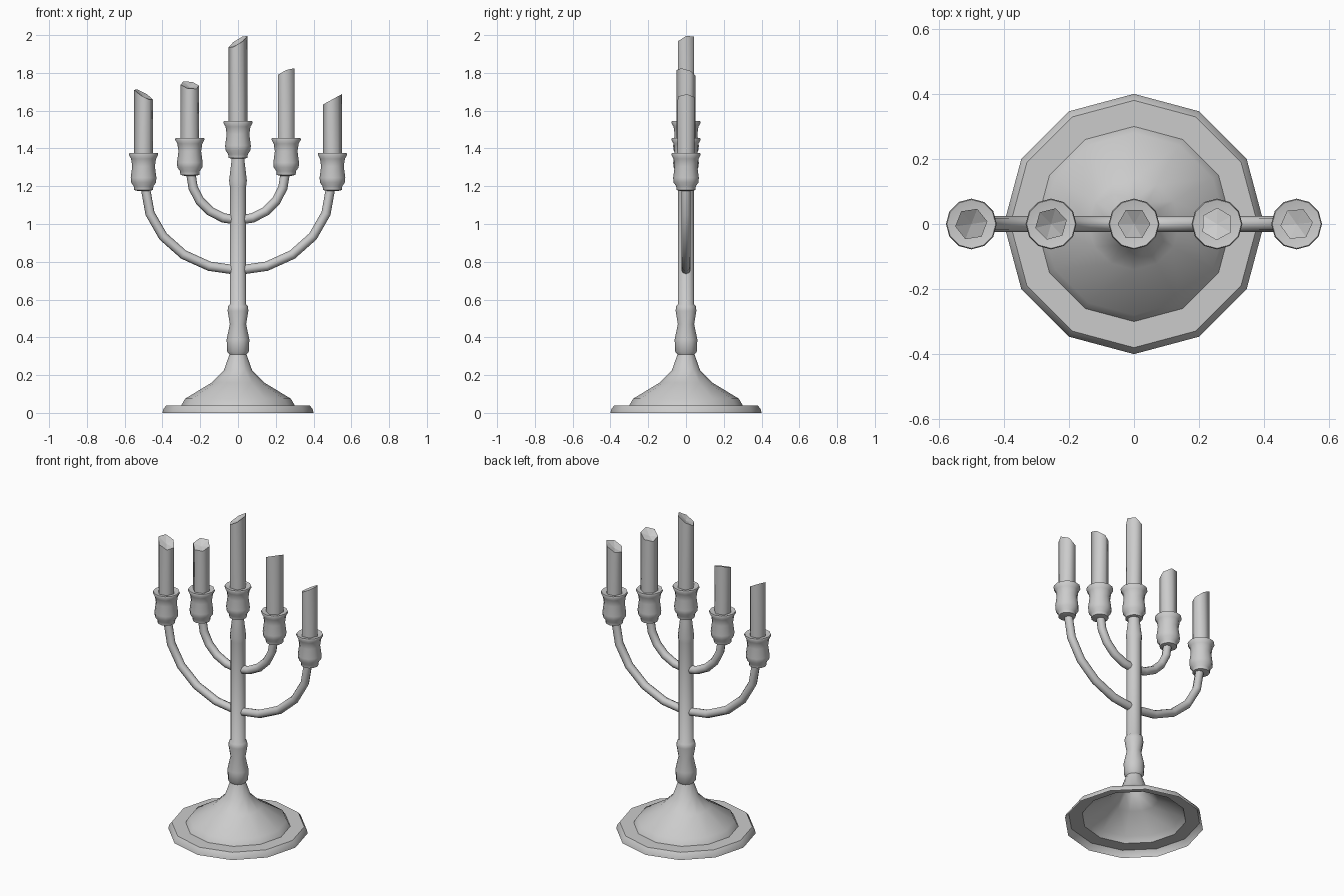
import bpy, bmesh, math

cube = bpy.data.objects.get("Cube")
if cube:
    bpy.data.objects.remove(cube, do_unlink=True)

grey = bpy.data.materials.new("plain_grey")
grey.use_nodes = True
colour = (0.6, 0.6, 0.6, 1)
grey.diffuse_color = colour
grey.node_tree.nodes["Principled BSDF"].inputs["Base Color"].default_value = colour


def finish(name, bm, angle):
    """Turn a bmesh into a smooth-shaded object with sharp creases."""
    bmesh.ops.recalc_face_normals(bm, faces=bm.faces)
    mesh = bpy.data.meshes.new(name)
    bm.to_mesh(mesh)
    bm.free()
    mesh.materials.append(grey)
    ob = bpy.data.objects.new(name, mesh)
    bpy.context.collection.objects.link(ob)
    bpy.ops.object.select_all(action='DESELECT')
    ob.select_set(True)
    bpy.context.view_layer.objects.active = ob
    bpy.ops.object.shade_smooth_by_angle(angle=math.radians(angle))
    return ob


def bridge(bm, a, b):
    n = len(a)
    for i in range(n):
        bm.faces.new((a[i], a[(i + 1) % n], b[(i + 1) % n], b[i]))


def lathe(name, profile, x=0, z=0, sides=12, caps=True, angle=45):
    """Revolve (radius, height) pairs about a vertical axis."""
    bm = bmesh.new()
    rings = []
    for r, h in profile:
        rings.append([bm.verts.new((x + r * math.cos(math.tau * i / sides),
                                    r * math.sin(math.tau * i / sides), z + h))
                      for i in range(sides)])
    for a, b in zip(rings, rings[1:]):
        bridge(bm, a, b)
    if caps:
        bm.faces.new(rings[0])
        bm.faces.new(rings[-1])
    return finish(name, bm, angle)


# Hollow foot and turned stem
lathe("foot", [(0.40, 0), (0.395, 0.02), (0.38, 0.04), (0.30, 0.04), (0.28, 0.075),
               (0.14, 0.16), (0.075, 0.225), (0.045, 0.31)], caps=False)
lathe("stem", [(0.04, 0.29), (0.045, 0.31), (0.058, 0.325), (0.06, 0.39), (0.043, 0.47),
               (0.055, 0.54), (0.052, 0.565), (0.043, 0.575), (0.043, 1.20),
               (0.047, 1.23), (0.035, 1.33), (0.035, 1.36)])


# Curved arm pairs: half-ellipse tubes
def arm(name, half_width, end_z, drop, radius=0.025, steps=10, sides=8):
    bm = bmesh.new()
    rings = []
    for k in range(steps + 1):
        t = math.pi * (1 + k / steps)
        cx, cz = half_width * math.cos(t), end_z + drop * math.sin(t)
        nx, nz = drop * math.cos(t), half_width * math.sin(t)
        length = math.hypot(nx, nz)
        ring = []
        for i in range(sides):
            a = math.tau * i / sides
            off = radius * math.cos(a) / length
            ring.append(bm.verts.new((cx + nx * off, radius * math.sin(a), cz + nz * off)))
        rings.append(ring)
    for a, b in zip(rings, rings[1:]):
        bridge(bm, a, b)
    bm.faces.new(rings[0])
    bm.faces.new(rings[-1])
    finish(name, bm, 50)


arm("inner_arms", 0.25, 1.27, 0.25)
arm("outer_arms", 0.49, 1.19, 0.435)


# Hexagonal candle with a slanted, slightly melted top
def candle(name, x, bottom, top, slope_x, slope_y, turn):
    bm = bmesh.new()
    low, high = [], []
    for i in range(6):
        a = math.tau * i / 6 + turn
        dx, dy = 0.05 * math.cos(a), 0.05 * math.sin(a)
        low.append(bm.verts.new((x + dx, dy, bottom)))
        high.append(bm.verts.new((x + dx, dy, top + slope_x * dx + slope_y * dy)))
    bridge(bm, low, high)
    bm.faces.new(low)
    centre = bm.verts.new((x, 0, top - 0.012))
    for i in range(6):
        bm.faces.new((high[i], high[(i + 1) % 6], centre))
    ob = finish(name, bm, 61)
    for e in ob.data.edges:  # keep the melted rim crisp
        if all(ob.data.vertices[v].co.z > bottom + 0.1 for v in e.vertices):
            e.use_edge_sharp = True


cup = [(0.03, -0.20), (0.05, -0.195), (0.052, -0.175), (0.066, -0.155), (0.068, -0.13),
       (0.060, -0.07), (0.066, -0.03), (0.078, -0.008), (0.075, 0), (0.05, -0.005)]

# name, x, cup rim height, candle height, slopes, turn
holders = [("far_right", -0.50, 1.375, 1.685, -0.55, 0.25, 0.15),
           ("near_right", -0.255, 1.455, 1.735, -0.15, 0.40, 0.25),
           ("centre", 0, 1.545, 1.965, 0.60, 0.30, 0),
           ("near_left", 0.255, 1.455, 1.80, 0.40, -0.30, 0.5),
           ("far_left", 0.50, 1.375, 1.66, 0.55, 0.0, 0.1)]
for side, x, rim, top, sx, sy, turn in holders:
    lathe(side + "_cup", cup, x, rim, angle=50)
    candle(side + "_candle", x, rim - 0.03, top, sx, sy, turn)
